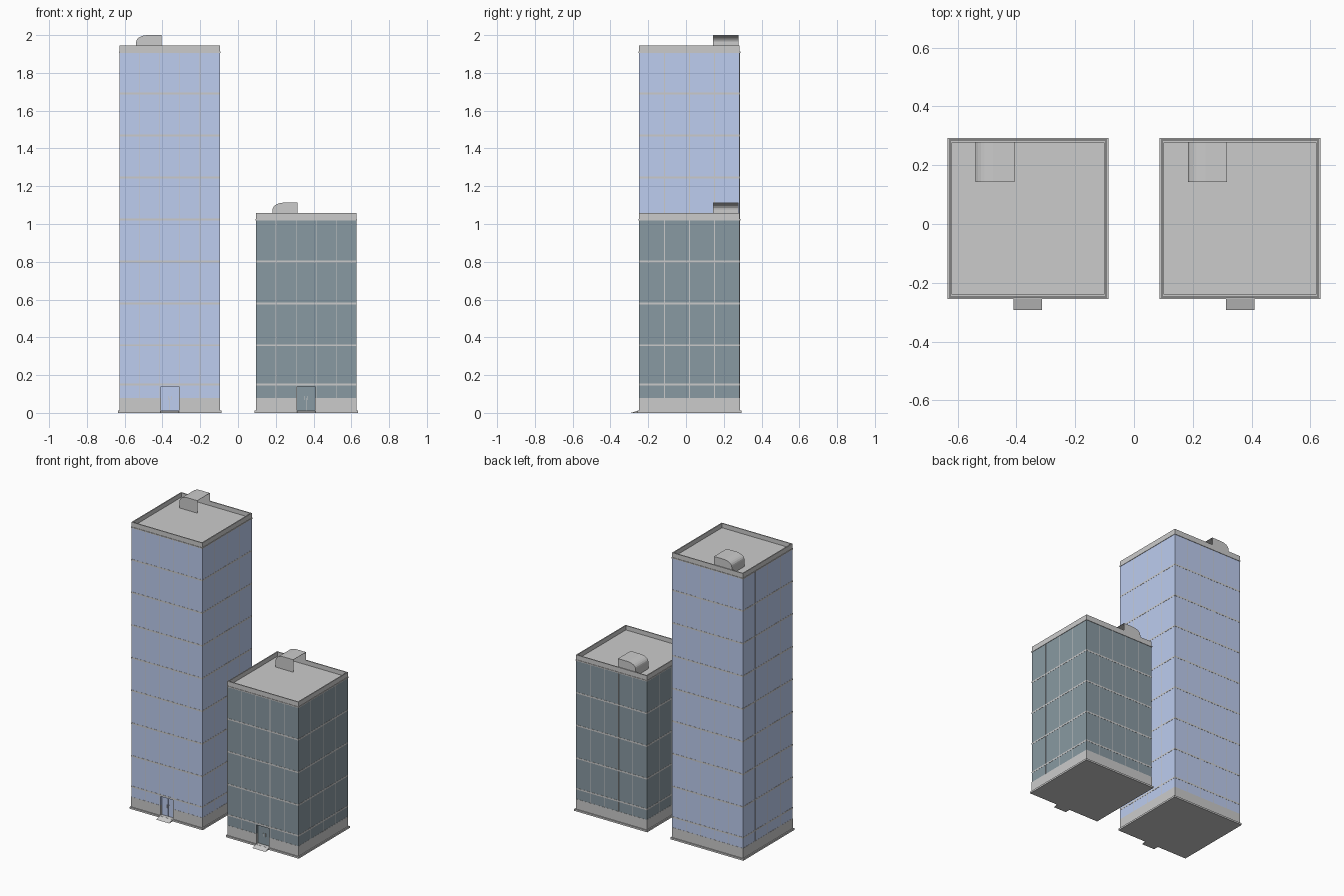
import bpy, bmesh, math
from mathutils import Matrix, Vector

if "Cube" in bpy.data.objects:
    bpy.data.objects.remove(bpy.data.objects["Cube"])

CY = 0.0185          # y centre of both towers
HALF = 0.266         # half width of the glass body


def material(name, rgb):
    m = bpy.data.materials.new(name)
    m.diffuse_color = (*rgb, 1)
    m.use_nodes = True
    m.node_tree.nodes["Principled BSDF"].inputs["Base Color"].default_value = m.diffuse_color
    return m


def finish(bm, name, mat=None):
    bmesh.ops.recalc_face_normals(bm, faces=bm.faces)
    me = bpy.data.meshes.new(name)
    bm.to_mesh(me)
    bm.free()
    ob = bpy.data.objects.new(name, me)
    bpy.context.collection.objects.link(ob)
    if mat:
        me.materials.append(mat)
    return ob


def add_box(bm, x0, x1, y0, y1, z0, z1):
    c = Vector(((x0 + x1) / 2, (y0 + y1) / 2, (z0 + z1) / 2))
    size = Matrix.Diagonal((x1 - x0, y1 - y0, z1 - z0, 1))
    bmesh.ops.create_cube(bm, size=1, matrix=Matrix.Translation(c) @ size)


def box(name, *ext, mat=None):
    bm = bmesh.new()
    add_box(bm, *ext)
    return finish(bm, name, mat)


def slab(name, cx, half, z0, z1, mat=None):
    return box(name, cx - half, cx + half, CY - half, CY + half, z0, z1, mat=mat)


def add_ring(bm, cx, outer, inner, z0, z1):
    """Square frame with a rectangular cross-section."""
    corners = [(-1, -1), (1, -1), (1, 1), (-1, 1)]
    section = [(outer, z0), (outer, z1), (inner, z1), (inner, z0)]
    v = [[bm.verts.new((cx + sx * r, CY + sy * r, z)) for r, z in section]
         for sx, sy in corners]
    for i in range(4):
        a, b = v[i], v[(i + 1) % 4]
        for j in range(4):
            k = (j + 1) % 4
            bm.faces.new((a[j], b[j], b[k], a[k]))


def ring(name, cx, outer, inner, z0, z1):
    bm = bmesh.new()
    add_ring(bm, cx, outer, inner, z0, z1)
    return finish(bm, name)


def extrude_profile(name, pts, to3d, d0, d1, open_edges=()):
    """Prism from a profile; listed profile edges get no face."""
    bm = bmesh.new()
    a = [bm.verts.new(to3d(p, d0)) for p in pts]
    b = [bm.verts.new(to3d(p, d1)) for p in pts]
    bm.faces.new(a)
    bm.faces.new(b)
    n = len(pts)
    for i in range(n):
        if i not in open_edges:
            j = (i + 1) % n
            bm.faces.new((a[i], a[j], b[j], b[i]))
    return finish(bm, name)


def tower(tag, cx, top, bands, mat):
    front = CY - HALF

    # plinth, grey base storey and glass body
    slab(tag + "_plinth", cx, 0.274, 0, 0.012)
    base = slab(tag + "_base_wall", cx, HALF + 0.001, 0.012, 0.08)
    glass = slab(tag + "_glass_body", cx, HALF, 0.08, top, mat)

    # door recess
    cut = box(tag + "_door_cutter", cx - 0.0475, cx + 0.0475,
              front - 0.05, front + 0.02, 0.0, 0.14)
    cut.hide_render = True
    cut.hide_viewport = True
    for ob in (base, glass):
        mod = ob.modifiers.new("door_recess", 'BOOLEAN')
        mod.operation = 'DIFFERENCE'
        mod.object = cut

    # double door with handles
    bm = bmesh.new()
    for s in (-1, 1):
        x = sorted((cx + s * 0.001, cx + s * 0.0475))
        add_box(bm, x[0], x[1], front + 0.016, front + 0.021, 0.012, 0.14)
    finish(bm, tag + "_doors", mat)
    bm = bmesh.new()
    for s in (-1, 1):
        x = cx + s * 0.008
        add_box(bm, x - 0.002, x + 0.002, front + 0.012, front + 0.016, 0.068, 0.09)
    finish(bm, tag + "_door_handles")

    # entrance ramp
    extrude_profile(tag + "_entrance_ramp",
                    [(-0.2925, 0), (-0.25, 0), (-0.25, 0.013)],
                    lambda p, d: (d, p[0], p[1]), cx - 0.0485, cx + 0.0485)

    # horizontal floor bands
    bm = bmesh.new()
    for z in bands:
        add_ring(bm, cx, HALF + 0.001, HALF - 0.002, z - 0.005, z + 0.005)
    finish(bm, tag + "_floor_bands")

    # vertical mullions: five bays front and back, four on the sides
    bm = bmesh.new()
    w, t = 0.002, 0.0008
    for s in (-1, 1):
        for i in range(1, 5):
            x = cx - HALF + 2 * HALF * i / 5
            y = CY + s * HALF
            add_box(bm, x - w, x + w, y - t, y + t, 0.08, top)
        for i in range(1, 4):
            y = CY - HALF + 2 * HALF * i / 4
            x = cx + s * HALF
            add_box(bm, x - t, x + t, y - w, y + w, 0.08, top)
    finish(bm, tag + "_mullions")

    # roof, cornice and parapet
    rim = top + 0.036
    roof = top + 0.006
    slab(tag + "_roof", cx, 0.262, top, roof)
    ring(tag + "_cornice", cx, 0.269, 0.26, top - 0.003, top + 0.004)
    ring(tag + "_parapet", cx, 0.266, 0.259, top, rim)

    # rooftop stair housing: quarter-round shell, open towards +x
    x0, x1, z1 = cx - 0.178, cx - 0.045, top + 0.091
    rx, rz = 0.06, 0.036
    pts = [(x0, roof)]
    for i in range(7):
        a = math.pi / 2 * i / 6
        pts.append((x0 + rx * (1 - math.cos(a)), z1 - rz * (1 - math.sin(a))))
    pts += [(x1, z1), (x1, roof)]
    n = len(pts)
    hut = extrude_profile(tag + "_roof_housing", pts,
                          lambda p, d: (p[0], d, p[1]), 0.143, 0.279,
                          open_edges=(n - 2, n - 1))
    sol = hut.modifiers.new("thickness", 'SOLIDIFY')
    sol.thickness = 0.002
    sol.offset = -1


blue = material("blue_glass", (0.51, 0.61, 0.87))
dark = material("dark_glass", (0.25, 0.32, 0.36))

low_bands = [0.15] + [0.358 + 0.222 * i for i in range(3)]
tall_bands = [0.15] + [0.358 + 0.222 * i for i in range(7)]
tower("tall_tower", -0.361, 1.909, tall_bands, blue)
tower("short_tower", 0.361, 1.022, low_bands, dark)
